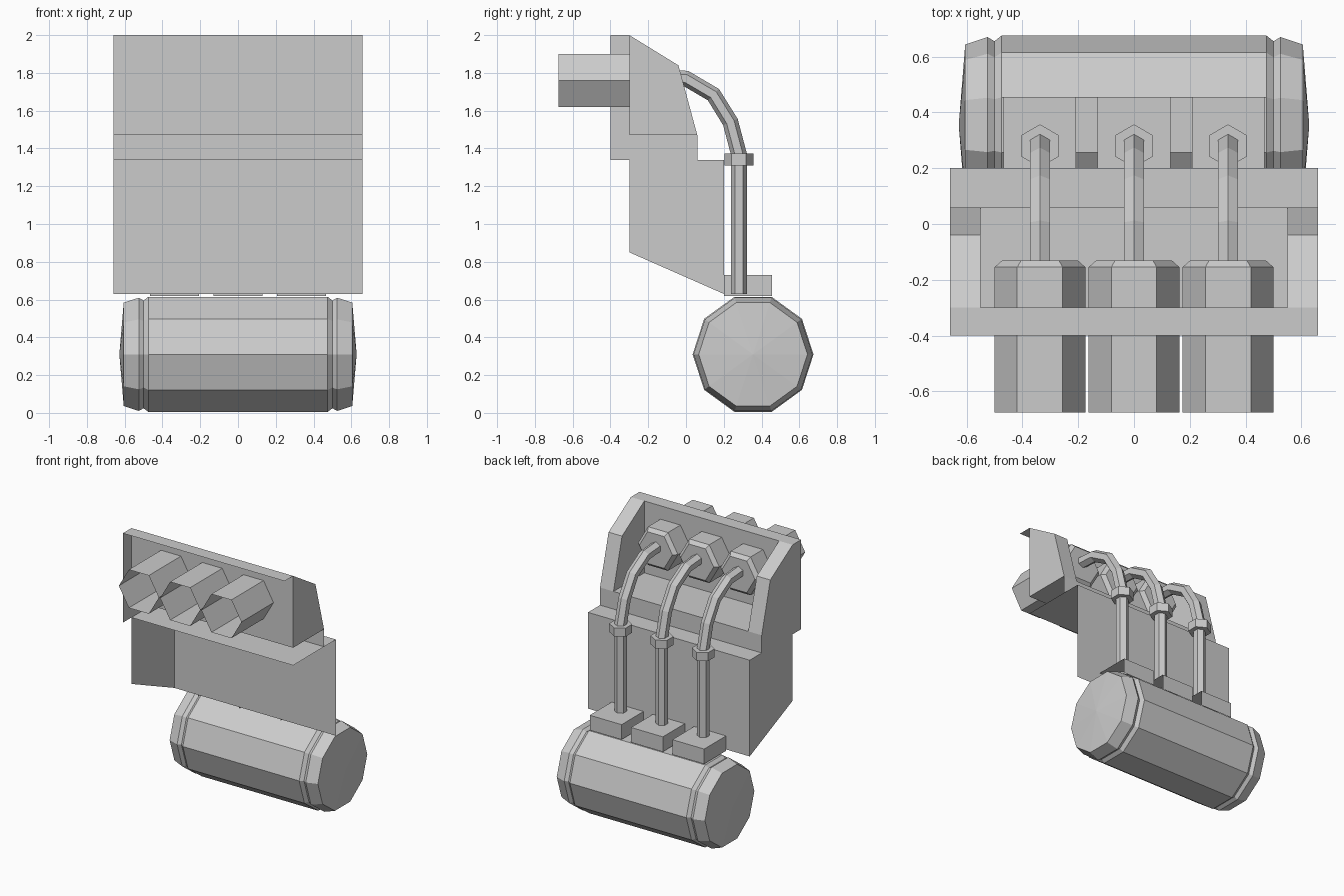
import bpy
import bmesh
from math import sin, cos, pi
from mathutils import Vector

cube = bpy.data.objects.get("Cube")
if cube:
    bpy.data.objects.remove(cube, do_unlink=True)

grey = bpy.data.materials.new("plain grey")
grey.use_nodes = True
grey.diffuse_color = (0.6, 0.6, 0.6, 1)
shader = next(n for n in grey.node_tree.nodes if n.type == 'BSDF_PRINCIPLED')
shader.inputs["Base Color"].default_value = (0.6, 0.6, 0.6, 1)


def finish(name, bm):
    mesh = bpy.data.meshes.new(name)
    bm.to_mesh(mesh)
    bm.free()
    mesh.materials.append(grey)
    obj = bpy.data.objects.new(name, mesh)
    bpy.context.collection.objects.link(obj)
    return obj


def sheet(name, profile, x0, x1, left_cap=None, right_cap=None):
    """Sweep an open (y, z) profile along x; caps are outlines at x1 and x0."""
    bm = bmesh.new()
    a, b = [[bm.verts.new((x, y, z)) for y, z in profile] for x in (x0, x1)]
    for i in range(len(profile) - 1):
        bm.faces.new((a[i], a[i + 1], b[i + 1], b[i]))
    if left_cap:
        bm.faces.new([bm.verts.new((x1, y, z)) for y, z in left_cap])
    if right_cap:
        bm.faces.new([bm.verts.new((x0, y, z)) for y, z in reversed(right_cap)])
    bmesh.ops.remove_doubles(bm, verts=bm.verts, dist=0.0001)
    return finish(name, bm)


def loft(name, rings, u, sides, turn=0.0, caps=(True, True)):
    """Join polygon rings given as (centre, direction, radius)."""
    bm = bmesh.new()
    u = Vector(u)
    loops = []
    for centre, direction, radius in rings:
        v = Vector(direction).normalized().cross(u)
        angles = [turn + 2 * pi * i / sides for i in range(sides)]
        loops.append([bm.verts.new(Vector(centre) + radius * (u * cos(t) + v * sin(t)))
                      for t in angles])
    for a, b in zip(loops, loops[1:]):
        for i in range(sides):
            j = (i + 1) % sides
            bm.faces.new((a[i], a[j], b[j], b[i]))
    if caps[0]:
        bm.faces.new(loops[0][::-1])
    if caps[1]:
        bm.faces.new(loops[-1])
    return finish(name, bm)


W = 0.66

# Housing: lower back with ledge, and upper hollow shell with top lip
sheet("lower_back", [(0.2, 0.63), (0.2, 1.34), (-0.3, 1.34)], -W, W)
sheet("upper_shell", [(0.06, 1.34), (0.06, 1.47), (-0.3, 1.47), (-0.3, 2), (-0.4, 2)], -W, W)

# Full end panel on one side only; the other end and the front are open
end = [(-0.3, 0.85), (0.2, 0.63), (0.2, 1.34), (0.06, 1.34), (0.06, 1.47),
       (-0.04, 1.84), (-0.3, 2), (-0.4, 2), (-0.4, 1.34), (-0.3, 1.34)]
bm = bmesh.new()
bm.faces.new([bm.verts.new((-W, y, z)) for y, z in reversed(end)])
finish("end_panel", bm)

# Thick cheeks either side of the recess
slope = [(0.06, 1.47), (-0.04, 1.84), (-0.3, 2)]
outline = slope + [(-0.3, 1.47)]
sheet("left_cheek", slope, 0.55, W, outline, outline)
sheet("right_cheek", slope, -W, -0.55, outline, None)

# Three hexagonal barrels with pipes, collars and feet
names = ("right", "middle", "left")
path = [(-0.14, 1.78), (0.0, 1.77), (0.145, 1.685), (0.235, 1.54), (0.28, 1.37), (0.28, 0.63)]
foot = [(0.455, 0.62), (0.455, 0.73), (0.2, 0.73)]
for side, x in zip(names, (-0.337, 0, 0.337)):
    loft(side + "_barrel",
         [((x, y, 1.76), (0, 1, 0), r)
          for y, r in ((-0.675, 0.163), (-0.155, 0.163), (-0.13, 0.135))],
         (1, 0, 0), 6, caps=(False, True))

    points = [Vector((x, y, z)) for y, z in path]
    rings = []
    for i, p in enumerate(points):
        before = (p - points[i - 1]).normalized() if i else Vector()
        after = (points[i + 1] - p).normalized() if i < len(points) - 1 else Vector()
        rings.append((p, before + after, 0.042))
    loft(side + "_pipe", rings, (1, 0, 0), 6, pi / 2)

    loft(side + "_collar", [((x, 0.28, z), (0, 0, 1), 0.077) for z in (1.31, 1.372)],
         (1, 0, 0), 6, pi / 2)
    sheet(side + "_foot", foot, x - 0.13, x + 0.13, None, foot + [(0.2, 0.62)])

# Ten-sided tank with a shallow groove and chamfer at each end
half = [(0.475, 0.32), (0.5, 0.3), (0.525, 0.315), (0.605, 0.288), (0.628, 0.002)]
tank = [(-x, r) for x, r in reversed(half)] + half
loft("tank", [((x, 0.355, 0.31), (1, 0, 0), r) for x, r in tank], (0, 1, 0), 10)
